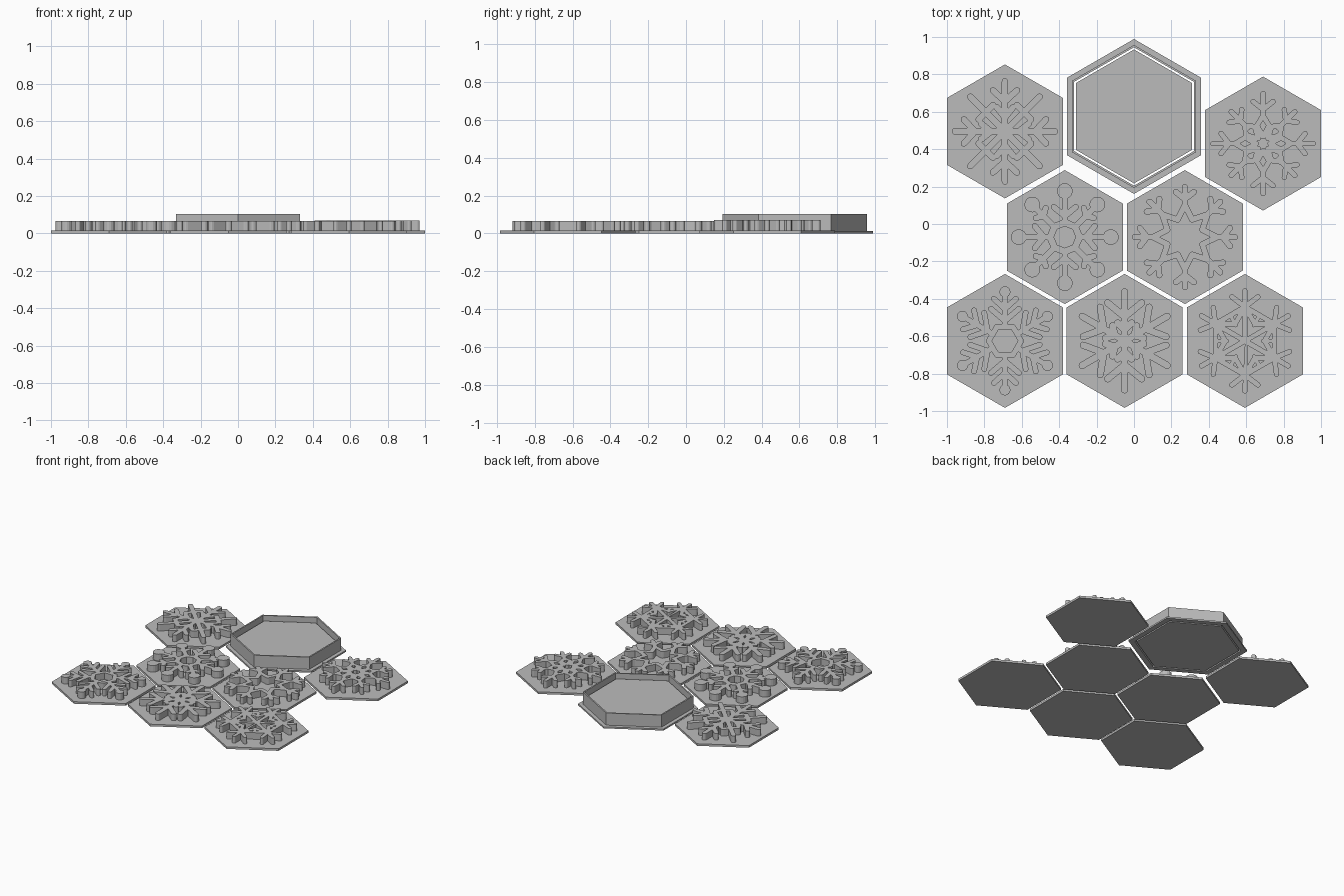
import bpy
import bmesh
from math import pi, cos, sin, atan2, radians
from mathutils import Vector
from mathutils.geometry import delaunay_2d_cdt

if "Cube" in bpy.data.objects:
    bpy.data.objects.remove(bpy.data.objects["Cube"])

grey = bpy.data.materials.new("plain_grey")
grey.use_nodes = True
grey.diffuse_color = (0.5, 0.5, 0.5, 1)
grey.node_tree.nodes["Principled BSDF"].inputs["Base Color"].default_value = (0.5, 0.5, 0.5, 1)

UNIT = 0.00535       # drawing unit of the flake designs
TILE_R, TILE_TOP = 0.358, 0.016


def make_object(name, bm, centre):
    bmesh.ops.recalc_face_normals(bm, faces=bm.faces)
    mesh = bpy.data.meshes.new(name)
    bm.to_mesh(mesh)
    bm.free()
    mesh.materials.append(grey)
    obj = bpy.data.objects.new(name, mesh)
    obj.location = (*centre, 0)
    bpy.context.collection.objects.link(obj)


def ngon(n, r, x=0, turn=0.0):
    return [(x + r * cos(turn + 2 * pi * i / n), r * sin(turn + 2 * pi * i / n)) for i in range(n)]


def capsule(x0, y0, x1, y1, w, steps=6):
    # Stroke with rounded ends
    a = atan2(y1 - y0, x1 - x0)
    pts = []
    for cx, cy, start in ((x1, y1, a - pi / 2), (x0, y0, a + pi / 2)):
        pts += [(cx + w * cos(start + pi * i / steps), cy + w * sin(start + pi * i / steps))
                for i in range(steps + 1)]
    return pts


def flake_outlines(arms):
    # Each arm set: count, first angle, stroke half width, bars, dots
    for count, first, w, bars, dots in arms:
        shapes = [ngon(sides, size, r) for r, size, sides in dots]
        for r0, s0, r1, s1 in bars:
            shapes.append(capsule(r0, s0, r1, s1, w))
            if s0 or s1:
                shapes.append(capsule(r0, -s0, r1, -s1, w))
        for k in range(count):
            a = radians(first) + 2 * pi * k / count
            for pts in shapes:
                yield [(UNIT * (x * cos(a) - y * sin(a)), UNIT * (x * sin(a) + y * cos(a))) for x, y in pts]


def make_tile(name, centre, top, arms):
    # Plan of the tile: the hexagon first, then every stroke laid over it
    points, loops = [], []
    for outline in [ngon(6, TILE_R, turn=pi / 2), *flake_outlines(arms)]:
        loops.append(list(range(len(points), len(points) + len(outline))))
        points += [Vector(p) for p in outline]
    verts, _, tris, _, _, sources = delaunay_2d_cdt(points, [], loops, 0, 1e-5)
    bm = bmesh.new()
    corners = [bm.verts.new((v.x, v.y, TILE_TOP)) for v in verts]
    raised = []
    for tri, source in zip(tris, sources):
        face = bm.faces.new([corners[i] for i in tri])
        if any(s > 0 for s in source):
            raised.append(face)
    # Plate sides and underside
    rim = [e for e in bm.edges if e.is_boundary]
    skirt = bmesh.ops.extrude_edge_only(bm, edges=rim)["geom"]
    for v in skirt:
        if isinstance(v, bmesh.types.BMVert):
            v.co.z = 0
    bmesh.ops.edgeloop_fill(bm, edges=[e for e in bm.edges if e.is_boundary])
    # Lift the flake out of the plate
    lifted = bmesh.ops.extrude_face_region(bm, geom=raised)["geom"]
    for v in lifted:
        if isinstance(v, bmesh.types.BMVert):
            v.co.z = top
    bmesh.ops.delete(bm, geom=[f for f in raised if f.is_valid], context="FACES_ONLY")
    bmesh.ops.dissolve_limit(bm, angle_limit=radians(1), verts=bm.verts, edges=bm.edges)
    make_object(name, bm, centre)


# Flake designs: bars are (along, across, along, across), mirrored over the arm
HIGH, TALL = 0.066, 0.07
make_tile("crossbar_flake_tile", (-0.69, 0.495), HIGH, [
    (4, 0, 3.2, [(3, 0, 50, 0), (30, 0, 41, 12), (14, 0, 24, 8)], []),
    (4, 45, 3.2, [(3, 0, 49, 0), (27, 0, 27, 10)], [])])
make_tile("framed_flake_tile", (0, 0.575), HIGH, [
    (6, 0, 2, [(0, 0, 46, 0), (23, 0, 32, 9), (32, 0, 39, 7), (23, 0, 10, 6)], [(48, 6, 16)]),
    (6, 30, 2, [(10, 0, 44, 0), (24, 0, 32, 8), (33, 0, 38, 5)], [(46, 5, 4)])])
make_tile("kite_flake_tile", (0.69, 0.43), TALL, [
    (4, 0, 2.6, [(26, 0, 50, 0), (34, 0, 42, 10), (7, 0, 18, 6), (18, 6, 28, 0)], []),
    (4, 45, 2.6, [(22, 0, 45, 0), (32, 0, 39, 9), (7, 0, 18, 6), (18, 6, 26, 0)], [])])
make_tile("dotted_flake_tile", (-0.37, -0.07), HIGH, [
    (4, 0, 3, [(14, 0, 44, 0), (21, 0, 30, 11)], [(46, 7.8, 18)]),
    (4, 45, 3, [(14, 0, 44, 0), (30, 0, 34, 7)], [(46, 7.8, 18)]),
    (8, 22.5, 3.5, [(13.5, 0, 13.5, 5.5)], [])])
make_tile("star_flake_tile", (0.272, -0.07), HIGH, [
    (8, 0, 3, [(32, 0, 50, 0), (38, 0, 45, 9), (32, 0, 17.5, 7.2)], [])])
make_tile("twin_branch_flake_tile", (-0.69, -0.625), HIGH, [
    (6, 30, 2.8, [(14, 0, 46, 0), (20, 0, 32, 14), (32, 0, 42, 11), (14, 0, 14, 8)], [(49, 5.5, 16)])])
make_tile("broad_flake_tile", (-0.05, -0.625), HIGH, [
    (6, 30, 3.5, [(0, 0, 49, 0), (24, 0, 38, 17), (11, 0, 18, 7)], [])])
make_tile("lattice_flake_tile", (0.593, -0.625), HIGH, [
    (6, 30, 2.6, [(0, 0, 50, 0), (34, 0, 44, 13), (34, 0, 17, 9.8), (34, 0, 17, 29.4)], []),
    (6, 0, 2, [(18, 0, 30, 0)], [])])

# Cutter frame: flange and wall swept round a hexagon, open in the middle
bm = bmesh.new()
profile = [(0.37, 0), (0.414, 0), (0.414, 0.012), (0.382, 0.012), (0.382, 0.104), (0.37, 0.104)]
rings = [[bm.verts.new((x, y, z)) for x, y in ngon(6, r, turn=pi / 2)] for r, z in profile]
for i, ring in enumerate(rings):
    following = rings[(i + 1) % len(rings)]
    for k in range(6):
        m = (k + 1) % 6
        bm.faces.new((ring[k], ring[m], following[m], following[k]))
make_object("cutter_frame", bm, (0, 0.575))
